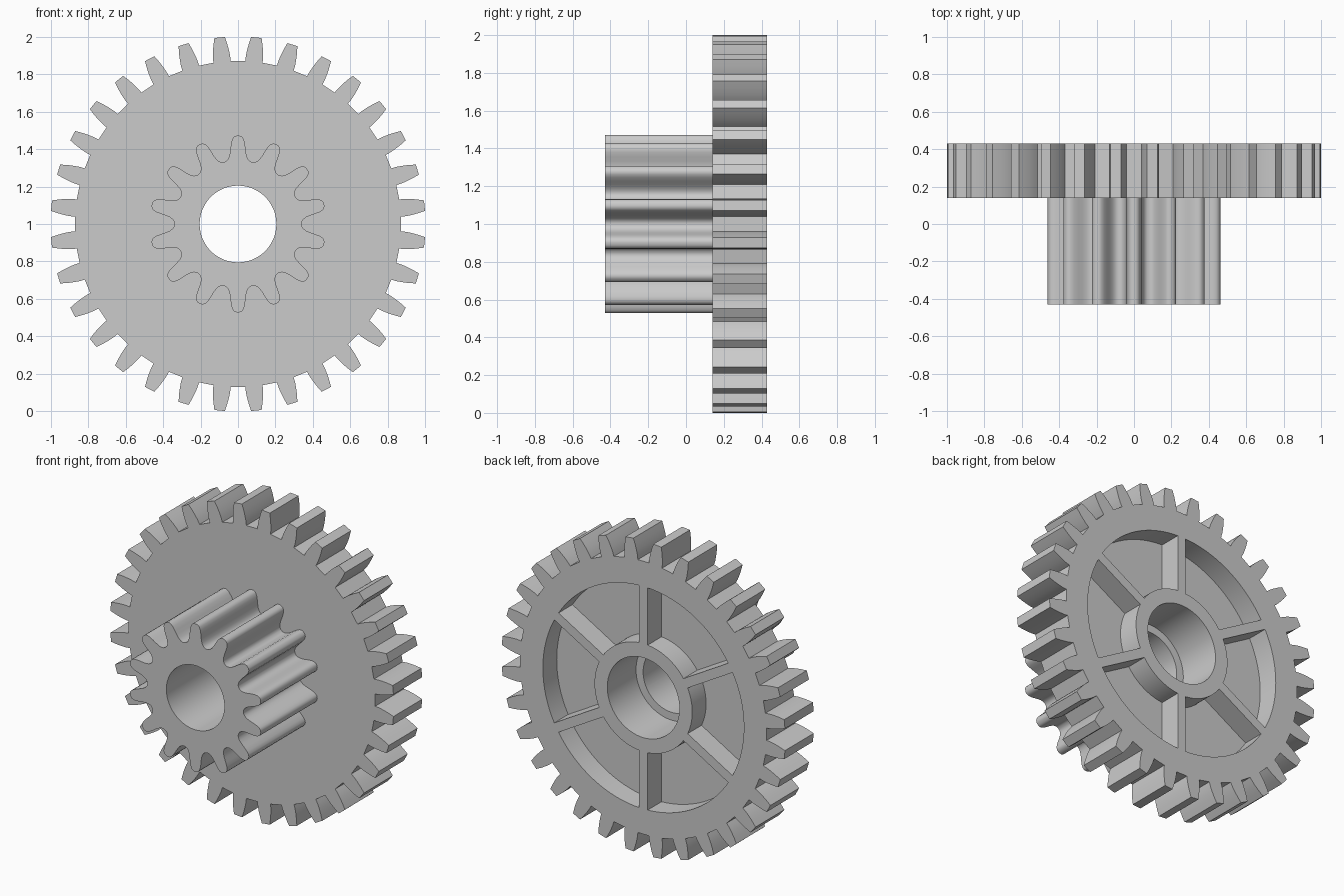
import bpy, bmesh
from math import sin, cos, pi, radians, asin

if "Cube" in bpy.data.objects:
    bpy.data.objects.remove(bpy.data.objects["Cube"])

CZ = 1.0  # axle height


def polar(r, a):
    return (r * cos(a), r * sin(a))


def prism(name, pts, y0, y1):
    """Extrude an (x, z) outline along y."""
    bm = bmesh.new()
    front = [bm.verts.new((x, y0, CZ + z)) for x, z in pts]
    back = [bm.verts.new((x, y1, CZ + z)) for x, z in pts]
    n = len(pts)
    bm.faces.new(front)
    bm.faces.new(back[::-1])
    for i in range(n):
        j = (i + 1) % n
        bm.faces.new((front[j], front[i], back[i], back[j]))
    bmesh.ops.recalc_face_normals(bm, faces=bm.faces)
    me = bpy.data.meshes.new(name)
    bm.to_mesh(me)
    bm.free()
    ob = bpy.data.objects.new(name, me)
    bpy.context.collection.objects.link(ob)
    return ob


def gear_outline(teeth, half_tooth, start):
    """Mirror a half tooth of (radius, half angle in degrees) and repeat it."""
    pts = []
    for i in range(teeth):
        c = start + 2 * pi * i / teeth
        pts += [polar(r, c - radians(h)) for r, h in half_tooth]
        pts += [polar(r, c + radians(h)) for r, h in reversed(half_tooth)]
    return pts


def circle(r, n=96):
    return [polar(r, 2 * pi * i / n) for i in range(n)]


def pocket_outline(a, r_in, r_out, rib, n=20):
    """Sector between two parallel-sided ribs at angle a and a + 60 degrees."""
    def arc(r):
        d = asin(rib / 2 / r)
        return [polar(r, a + d + (pi / 3 - 2 * d) * i / n) for i in range(n + 1)]
    return arc(r_out) + arc(r_in)[::-1]


def cut(ob, cutter):
    mod = ob.modifiers.new("cut", 'BOOLEAN')
    mod.operation = 'DIFFERENCE'
    mod.solver = 'EXACT'
    mod.object = cutter
    bpy.context.view_layer.objects.active = ob
    bpy.ops.object.modifier_apply(modifier=mod.name)
    bpy.data.objects.remove(cutter, do_unlink=True)


# large gear wheel with 32 teeth
big_tooth = [(.872, 3.05), (.9, 2.95), (.93, 2.65), (.965, 2.2), (1.0025, 1.6)]
wheel = prism("large_gear", gear_outline(32, big_tooth, pi / 32), .14, .43)
cut(wheel, prism("bore_cutter", circle(.255), 0, .6))

# six pockets in the back, leaving rim, hub and spokes
for k in range(6):
    a = radians(30 + 60 * k)
    cut(wheel, prism("pocket_cutter", pocket_outline(a, .345, .71, .06), .29, .6))

# small pinion with 14 rounded teeth
small_tooth = [(.34, 12.0), (.342, 10.6), (.35, 8.8), (.366, 7.2), (.39, 6.1),
               (.415, 5.4), (.44, 4.6), (.458, 3.6), (.468, 2.4), (.472, 1.0)]
pinion = prism("small_gear", gear_outline(14, small_tooth, pi / 2), -.43, .14)
cut(pinion, prism("bore_cutter", circle(.205), -.6, .6))

# smooth curved walls, keep edges sharp
for ob in (wheel, pinion):
    bpy.ops.object.select_all(action='DESELECT')
    ob.select_set(True)
    bpy.context.view_layer.objects.active = ob
    bpy.ops.object.shade_smooth_by_angle(angle=radians(30))
